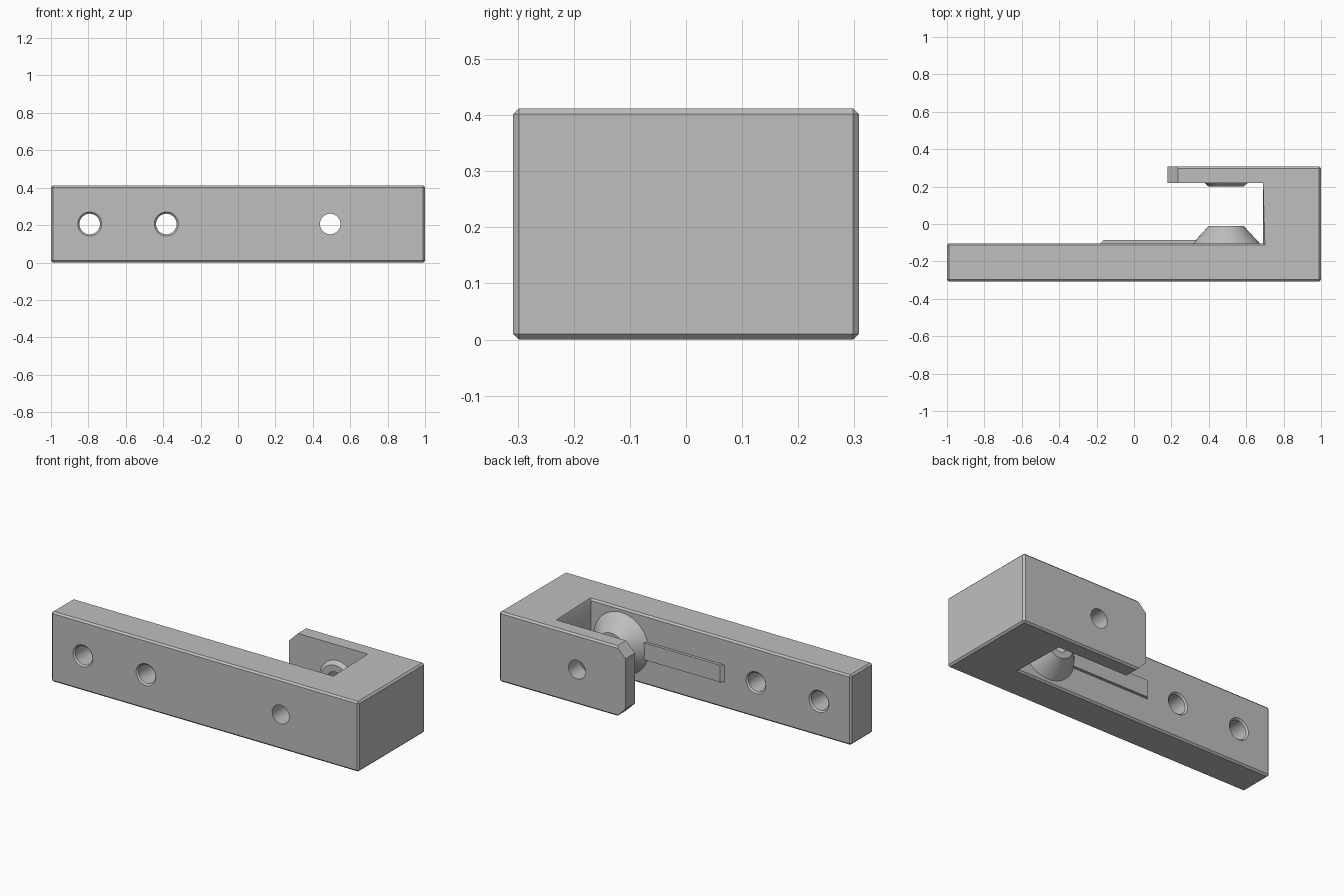
import bpy, bmesh, math
from mathutils import Vector

if "Cube" in bpy.data.objects:
    bpy.data.objects.remove(bpy.data.objects["Cube"])

HEIGHT = 0.412
MID = HEIGHT / 2
PIN_X = 0.493
BEVEL = 0.01
BORE = 0.055

grey = bpy.data.materials.new("light grey")
grey.use_nodes = True
colour = (0.52, 0.52, 0.52, 1)
grey.diffuse_color = colour
grey.node_tree.nodes["Principled BSDF"].inputs["Base Color"].default_value = colour


def finish(bm, name):
    bmesh.ops.recalc_face_normals(bm, faces=bm.faces)
    mesh = bpy.data.meshes.new(name)
    bm.to_mesh(mesh)
    bm.free()
    mesh.materials.append(grey)
    obj = bpy.data.objects.new(name, mesh)
    bpy.context.collection.objects.link(obj)
    return obj


def activate(obj):
    bpy.ops.object.select_all(action='DESELECT')
    obj.select_set(True)
    bpy.context.view_layer.objects.active = obj


def smooth(obj):
    activate(obj)
    bpy.ops.object.shade_smooth_by_angle(angle=math.radians(30))


def extrude(points, direction):
    """Solid made by pushing a flat outline along a vector."""
    bm = bmesh.new()
    face = bm.faces.new([bm.verts.new(p) for p in points])
    ext = bmesh.ops.extrude_face_region(bm, geom=[face])
    moved = [v for v in ext["geom"] if isinstance(v, bmesh.types.BMVert)]
    bmesh.ops.translate(bm, verts=moved, vec=direction)
    bmesh.ops.recalc_face_normals(bm, faces=bm.faces)
    return bm


def lathe(name, x, profile, closed, steps=48):
    """Turn (radius, y) points about a y axis through x and mid height."""
    bm = bmesh.new()
    rings = []
    for r, y in profile:
        angles = [2 * math.pi * i / steps for i in range(steps)]
        rings.append([bm.verts.new((x + r * math.cos(a), y, MID + r * math.sin(a)))
                      for a in angles])
    pairs = list(zip(rings, rings[1:]))
    if closed:
        pairs.append((rings[-1], rings[0]))
    else:
        bm.faces.new(rings[0])
        bm.faces.new(rings[-1])
    for a, b in pairs:
        for i in range(steps):
            j = (i + 1) % steps
            bm.faces.new((a[i], a[j], b[j], b[i]))
    return finish(bm, name)


# Hooked body: long beam, end block and short return arm
outline = [(-1, -0.308), (1, -0.308), (1, 0.308), (0.178, 0.308),
           (0.178, 0.22), (0.69, 0.22), (0.69, -0.103), (-1, -0.103)]
bm = extrude([(x, y, 0) for x, y in outline], Vector((0, 0, HEIGHT)))


def centre(edge):
    return (edge.verts[0].co + edge.verts[1].co) / 2


# Large corner cuts on the arm tip
tip = [e for e in bm.edges if centre(e).x < 0.2 and 0.23 < centre(e).y < 0.3]
bmesh.ops.bevel(bm, geom=tip, offset=0.058, offset_type='OFFSET',
                segments=1, affect='EDGES')


# Fine chamfer on the outer edges, leaving the arm tip and inside crisp
def chamfered(e):
    c = centre(e)
    on_arm_inside = c.x < 0.69 and 0.2 < c.y < 0.3
    on_tip = c.x < 0.3 and c.y > 0.2
    return (e.is_convex and e.calc_face_angle(0) > 0.5
            and not on_arm_inside and not on_tip)


bmesh.ops.bevel(bm, geom=[e for e in bm.edges if chamfered(e)], offset=BEVEL,
                offset_type='OFFSET', segments=1, affect='EDGES')
body = finish(bm, "hooked_body")

# Countersunk screw holes and the plain pin bore
sink = BORE + 0.009
screw = [(sink + 0.01, -0.318), (BORE, -0.299), (BORE, -0.112), (sink + 0.01, -0.093)]
plain = [(BORE, -0.4), (BORE, 0.4)]
for x, profile in ((-0.793, screw), (-0.383, screw), (PIN_X, plain)):
    cutter = lathe("hole_cutter", x, profile, False)
    cutter.hide_render = True
    activate(body)
    mod = body.modifiers.new("hole", 'BOOLEAN')
    mod.operation = 'DIFFERENCE'
    mod.solver = 'EXACT'
    mod.object = cutter
    bpy.ops.object.modifier_apply(modifier=mod.name)
    bpy.data.objects.remove(cutter)
smooth(body)

# Conical bosses facing each other around the pin bore
smooth(lathe("beam_boss", PIN_X,
             [(BORE, -0.104), (0.18, -0.104), (0.093, -0.01), (BORE, -0.01)], True))
smooth(lathe("arm_boss", PIN_X,
             [(BORE, 0.221), (0.116, 0.221), (0.094, 0.2), (BORE, 0.2)], True))

# Shallow rib along the inner face of the beam, with a sloped end
rib_outline = [(-0.18, -0.104), (-0.162, -0.086), (0.335, -0.086), (0.335, -0.104)]
rib = extrude([(x, y, MID - 0.05) for x, y in rib_outline], Vector((0, 0, 0.1)))
finish(rib, "inner_rib")
